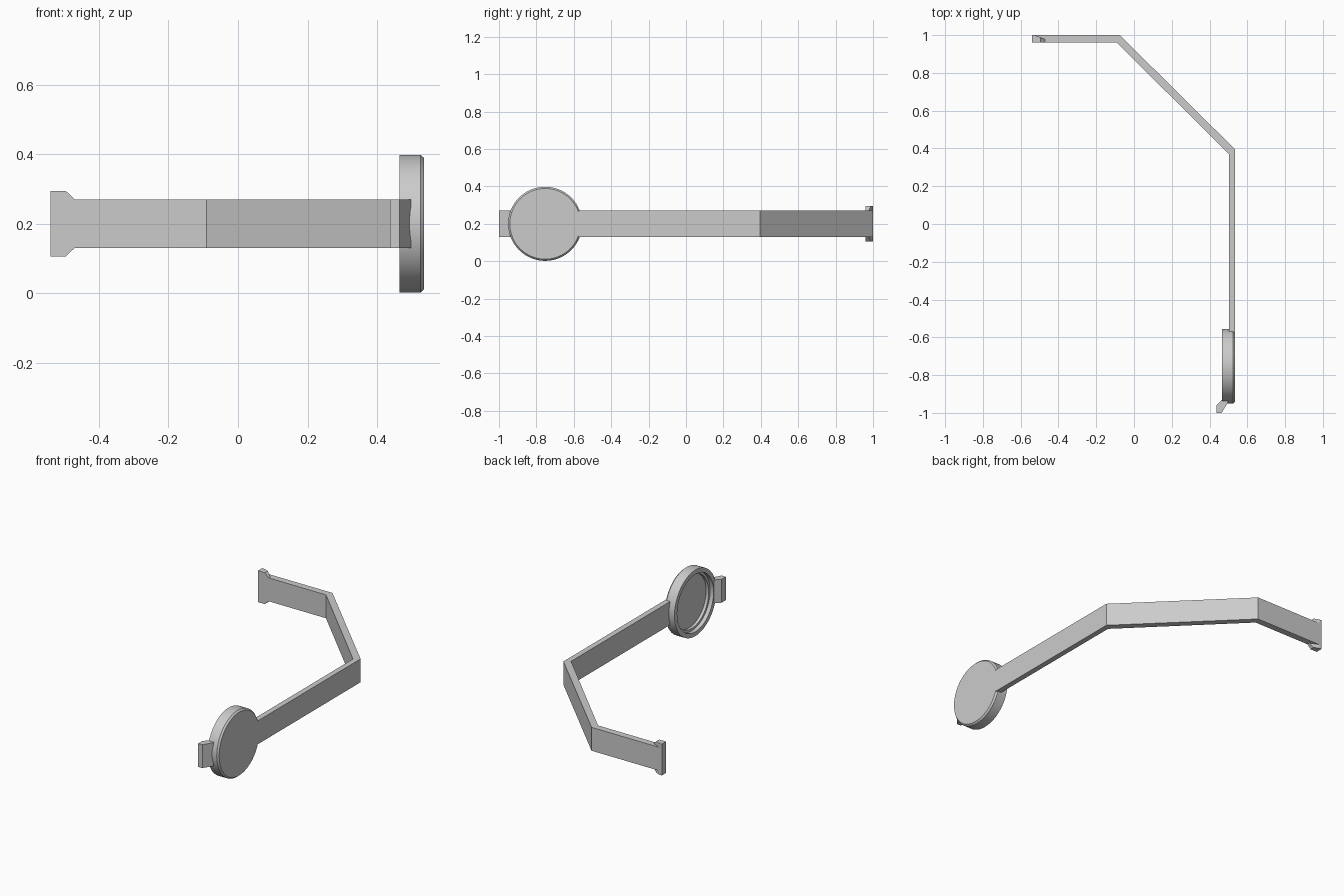
import bpy, bmesh, math
from mathutils import Vector, Matrix

cube = bpy.data.objects.get("Cube")
if cube:
    bpy.data.objects.remove(cube, do_unlink=True)

grey = bpy.data.materials.new("plain grey")
grey.use_nodes = True
colour = (0.6, 0.6, 0.6, 1)
grey.diffuse_color = colour
grey.node_tree.nodes["Principled BSDF"].inputs["Base Color"].default_value = colour


def finish(name, bm):
    bmesh.ops.recalc_face_normals(bm, faces=bm.faces)
    mesh = bpy.data.meshes.new(name)
    bm.to_mesh(mesh)
    bm.free()
    mesh.materials.append(grey)
    obj = bpy.data.objects.new(name, mesh)
    bpy.context.collection.objects.link(obj)
    return obj


def prism(points, offset):
    """Extrude a closed 3D outline along an offset."""
    bm = bmesh.new()
    face = bm.faces.new([bm.verts.new(p) for p in points])
    new = bmesh.ops.extrude_face_region(bm, geom=[face], use_keep_orig=True)["geom"]
    moved = [v for v in new if isinstance(v, bmesh.types.BMVert)]
    bmesh.ops.translate(bm, verts=moved, vec=offset)
    return bm


MID, LOW, HIGH = 0.2, 0.13, 0.27
TALL = (0, 0, HIGH - LOW)

# Bent strap, drawn in plan and raised
strap = [(-0.54, 1.0), (-0.075, 1.0), (0.535, 0.395), (0.535, -0.575),
         (0.502, -0.575), (0.502, 0.37), (-0.09, 0.96), (-0.54, 0.96)]
finish("strap", prism([(x, y, LOW) for x, y in strap], TALL))

# Flared ears at the strap end, with the back corner cut diagonally
ear = [(-0.54, 0.07), (-0.54, 0.094), (-0.495, 0.094), (-0.47, 0.07)]
for name, side in (("upper_ear", 1), ("lower_ear", -1)):
    bm = prism([(x, 0.96, MID + side * z) for x, z in ear], (0, 0.04, 0))
    geom = bm.verts[:] + bm.edges[:] + bm.faces[:]
    cut = bmesh.ops.bisect_plane(bm, geom=geom, plane_co=(-0.525, 1.0, 0),
                                 plane_no=Vector((0.022, 0.053, 0)).normalized(),
                                 clear_outer=True)
    edges = [e for e in cut["geom_cut"] if isinstance(e, bmesh.types.BMEdge)]
    bmesh.ops.holes_fill(bm, edges=edges)
    finish(name, bm)

# Round cup: stepped recess inside, chamfered outer face
profile = [(0.505, 0), (0.505, 0.158), (0.488, 0.158), (0.488, 0.172),
           (0.465, 0.172), (0.465, 0.198), (0.525, 0.198), (0.535, 0.189), (0.535, 0)]
bm = bmesh.new()
verts = [bm.verts.new((x, 0, r)) for x, r in profile]
edges = [bm.edges.new(pair) for pair in zip(verts, verts[1:])]
bmesh.ops.spin(bm, geom=verts + edges, cent=(0, 0, 0), axis=(1, 0, 0),
               angle=math.tau, steps=64)
bmesh.ops.remove_doubles(bm, verts=bm.verts, dist=0.0001)
bmesh.ops.transform(bm, matrix=Matrix.Translation((0, -0.753, MID)), verts=bm.verts)
cup = finish("round_cup", bm)
bpy.context.view_layer.objects.active = cup
cup.select_set(True)
bpy.ops.object.shade_smooth_by_angle(angle=math.radians(30))

# Bent tab in front of the cup
tab = [(0.437, -1.0), (0.464, -1.0), (0.497, -0.945), (0.497, -0.928),
       (0.468, -0.928), (0.437, -0.96)]
finish("front_tab", prism([(x, y, LOW) for x, y in tab], TALL))
